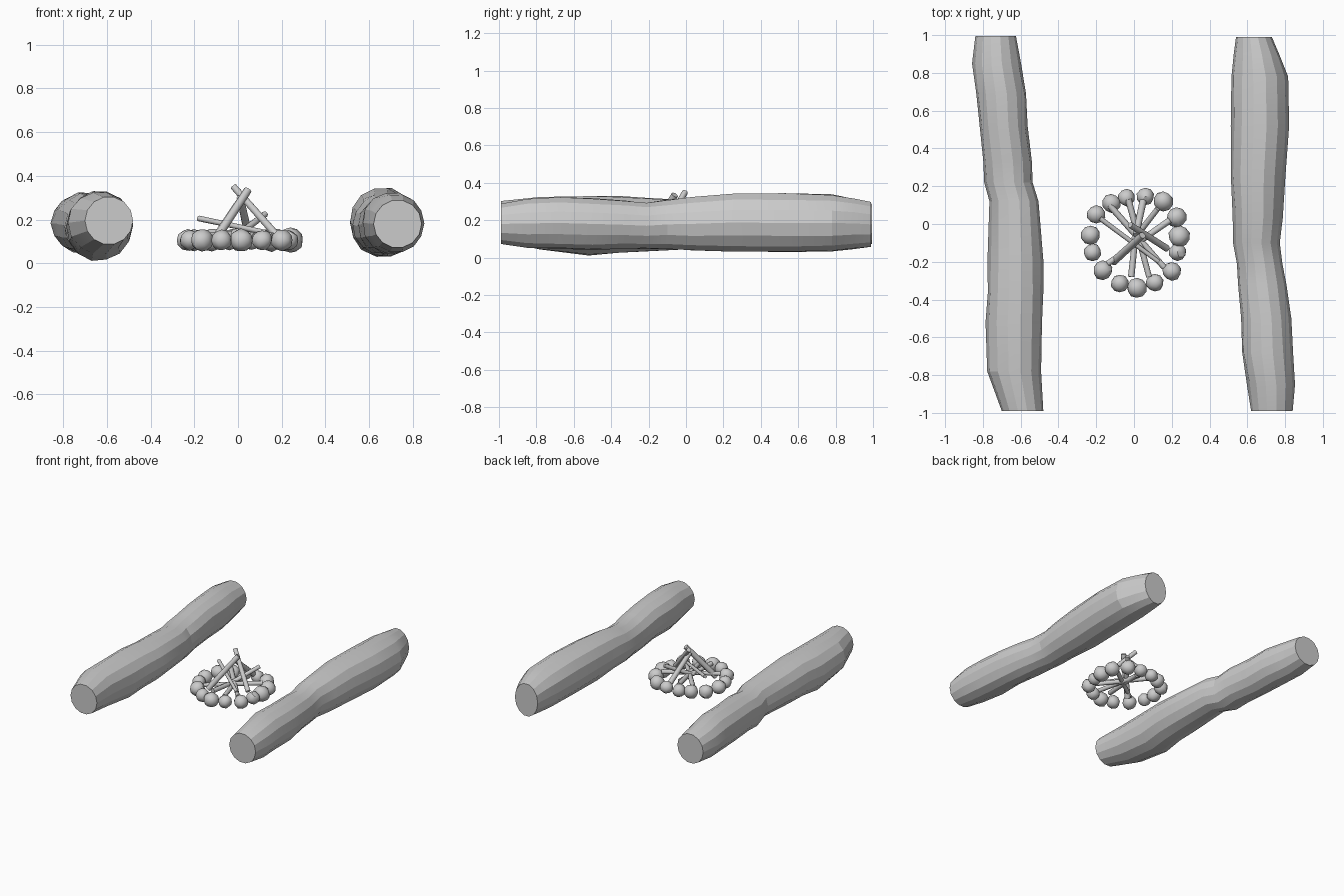
import bpy, bmesh, math, random
from mathutils import Vector

random.seed(4)


def finish(bm, name, angle=None):
    bmesh.ops.recalc_face_normals(bm, faces=bm.faces)
    me = bpy.data.meshes.new(name)
    bm.to_mesh(me)
    bm.free()
    ob = bpy.data.objects.new(name, me)
    bpy.context.collection.objects.link(ob)
    if angle:
        bpy.ops.object.select_all(action='DESELECT')
        ob.select_set(True)
        bpy.context.view_layer.objects.active = ob
        bpy.ops.object.shade_smooth_by_angle(angle=math.radians(angle))
    return ob


# Log: lofted rings given as (y, x min, x max, z min, z max)
def make_log(name, sections, sides=14):
    bm = bmesh.new()
    rings = []
    for k, (y, x0, x1, z0, z1) in enumerate(sections):
        ring = []
        end = k in (0, len(sections) - 1)
        for i in range(sides):
            a = 2 * math.pi * i / sides
            j = 1 if end else random.uniform(0.975, 1.025)
            ring.append(bm.verts.new(((x0 + x1) / 2 + (x1 - x0) / 2 * j * math.cos(a), y,
                                      (z0 + z1) / 2 + (z1 - z0) / 2 * j * math.sin(a))))
        rings.append(ring)
    for a, b in zip(rings, rings[1:]):
        for i in range(sides):
            n = (i + 1) % sides
            bm.faces.new((a[i], a[n], b[n], b[i]))
    bm.faces.new(rings[0])
    bm.faces.new(rings[-1])
    return finish(bm, name, 15)


make_log("left_log", [
    (-0.99, -0.70, -0.48, 0.085, 0.305),
    (-0.78, -0.775, -0.49, 0.04, 0.33),
    (-0.52, -0.785, -0.485, 0.01, 0.33),
    (-0.36, -0.775, -0.48, 0.025, 0.33),
    (-0.20, -0.775, -0.48, 0.03, 0.32),
    (0.12, -0.765, -0.505, 0.045, 0.305),
    (0.22, -0.79, -0.535, 0.03, 0.30),
    (0.33, -0.80, -0.54, 0.04, 0.31),
    (0.52, -0.82, -0.565, 0.035, 0.32),
    (0.69, -0.835, -0.57, 0.04, 0.325),
    (0.85, -0.855, -0.60, 0.05, 0.315),
    (0.995, -0.84, -0.625, 0.07, 0.29)])
make_log("right_log", [
    (-0.99, 0.62, 0.84, 0.07, 0.29),
    (-0.85, 0.60, 0.85, 0.05, 0.315),
    (-0.68, 0.57, 0.84, 0.045, 0.325),
    (-0.50, 0.57, 0.83, 0.04, 0.32),
    (-0.32, 0.55, 0.805, 0.045, 0.305),
    (-0.21, 0.545, 0.785, 0.045, 0.295),
    (-0.10, 0.525, 0.77, 0.045, 0.31),
    (0.03, 0.525, 0.785, 0.035, 0.325),
    (0.25, 0.51, 0.80, 0.03, 0.345),
    (0.52, 0.515, 0.82, 0.025, 0.345),
    (0.78, 0.515, 0.815, 0.03, 0.34),
    (0.90, 0.53, 0.77, 0.045, 0.32),
    (0.99, 0.54, 0.73, 0.055, 0.30)])

# Ring of rounded stones: (x, y, radius)
stones = [(-0.04, 0.14, .046), (0.06, 0.145, .046), (0.155, 0.12, .052), (0.225, 0.035, .053),
          (0.24, -0.065, .058), (0.23, -0.15, .046), (0.20, -0.25, .05), (0.11, -0.31, .047),
          (0.015, -0.34, .053), (-0.075, -0.315, .048), (-0.165, -0.245, .052),
          (-0.22, -0.15, .046), (-0.23, -0.06, .05), (-0.20, 0.05, .05), (-0.12, 0.11, .05)]
for n, (x, y, r) in enumerate(stones):
    bm = bmesh.new()
    bmesh.ops.create_icosphere(bm, subdivisions=2, radius=r)
    for v in bm.verts:
        v.co *= random.uniform(0.94, 1.05)
        v.co += Vector((x, y, 0.105))
    finish(bm, f"fire_stone_{n + 1}", 35)


# Sticks: straight cylinders between two points
def stick(name, a, b, r):
    a, b = Vector(a), Vector(b)
    bm = bmesh.new()
    bmesh.ops.create_cone(bm, cap_ends=True, segments=8, radius1=r, radius2=r * 0.9,
                          depth=(b - a).length)
    bm.transform((b - a).to_track_quat('Z', 'Y').to_matrix().to_4x4())
    bmesh.ops.translate(bm, verts=bm.verts, vec=(a + b) / 2)
    finish(bm, name, 50)


# Leaning sticks
stick("leaning_stick_1", (-0.11, -0.2, 0.10), (0.045, -0.06, 0.335), .021)
stick("leaning_stick_2", (0.175, -0.13, 0.13), (-0.02, -0.005, 0.35), .018)
stick("leaning_stick_3", (0.05, 0.13, 0.12), (0.01, -0.06, 0.30), .019)
stick("leaning_stick_4", (-0.18, 0.03, 0.205), (0.13, -0.20, 0.14), .013)
stick("leaning_stick_5", (0.0, -0.08, 0.13), (0.125, 0.08, 0.225), .016)

# Low sticks lying across the stones
low = [((-0.13, 0.10), (0.16, -0.23)), ((-0.03, 0.13), (0.08, -0.28)),
       ((0.19, 0.02), (-0.14, -0.21)), ((-0.015, -0.28), (0.02, 0.05))]
for n, (a, b) in enumerate(low):
    stick(f"low_stick_{n + 1}", (*a, 0.14), (*b, 0.125), .017)
